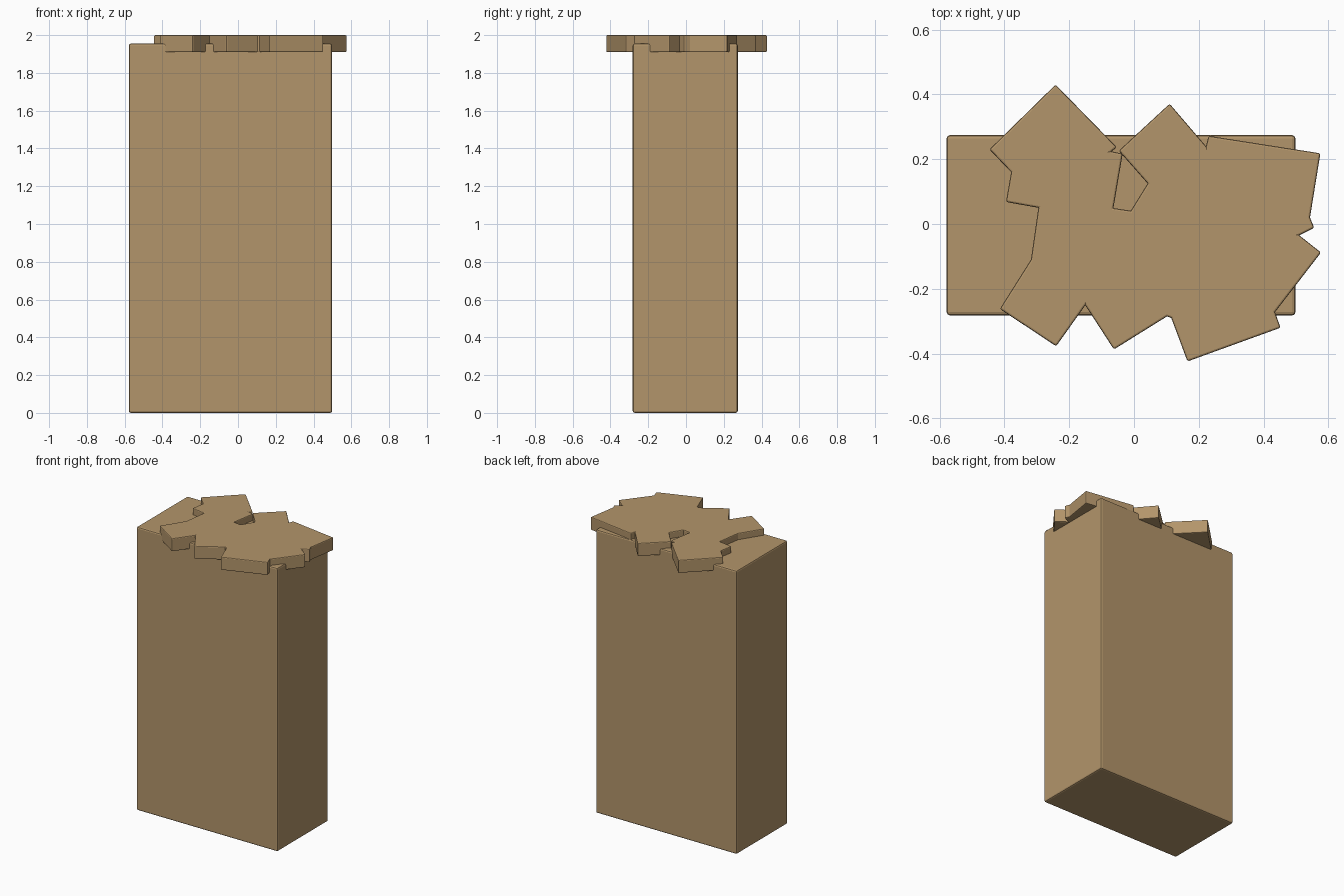
import bpy, bmesh

if "Cube" in bpy.data.objects:
    bpy.data.objects.remove(bpy.data.objects["Cube"])

mat = bpy.data.materials.new("tan")
mat.diffuse_color = (0.45, 0.30, 0.145, 1)
mat.use_nodes = True
mat.node_tree.nodes["Principled BSDF"].inputs["Base Color"].default_value = mat.diffuse_color


def prism(name, outline, z0, z1, bevel):
    """Extrude a flat outline between two heights with softened edges."""
    bm = bmesh.new()
    face = bm.faces.new([bm.verts.new((x, y, z0)) for x, y in outline])
    ext = bmesh.ops.extrude_face_region(bm, geom=[face], use_keep_orig=True)
    top = [g for g in ext["geom"] if isinstance(g, bmesh.types.BMVert)]
    bmesh.ops.translate(bm, verts=top, vec=(0, 0, z1 - z0))
    bmesh.ops.recalc_face_normals(bm, faces=bm.faces)
    # chamfer outer edges only; inner corners stay crisp
    edges = [e for e in bm.edges if e.is_convex]
    bmesh.ops.bevel(bm, geom=edges, offset=bevel, segments=2, profile=0.5,
                    affect='EDGES', clamp_overlap=True)
    me = bpy.data.meshes.new(name)
    bm.to_mesh(me)
    bm.free()
    me.materials.append(mat)
    ob = bpy.data.objects.new(name, me)
    bpy.context.collection.objects.link(ob)
    return ob


# tall block
prism("block_body", [(-0.578, -0.282), (0.498, -0.282), (0.498, 0.274), (-0.578, 0.274)],
      0, 1.955, 0.01)

# jagged top layer: two overlapping halves that leave a small gap between them
prism("top_layer_left", [
    (-0.242, 0.43), (-0.053, 0.237), (-0.069, 0.224), (-0.035, 0.217),
    (-0.065, 0.04), (-0.10, -0.18), (-0.24, -0.377), (-0.414, -0.262),
    (-0.318, -0.11), (-0.295, 0.05), (-0.395, 0.068), (-0.379, 0.16),
    (-0.446, 0.23)], 1.91, 2.0, 0.006)

prism("top_layer_right", [
    (-0.18, 0.067), (-0.01, 0.041), (0.042, 0.125), (-0.047, 0.226),
    (0.11, 0.371), (0.222, 0.24), (0.23, 0.272), (0.575, 0.218),
    (0.543, 0.02), (0.556, -0.012), (0.51, -0.035), (0.577, -0.088),
    (0.435, -0.272), (0.452, -0.32), (0.165, -0.424), (0.115, -0.29),
    (0.102, -0.285), (-0.062, -0.387), (-0.18, -0.205)], 1.91, 2.0, 0.006)
